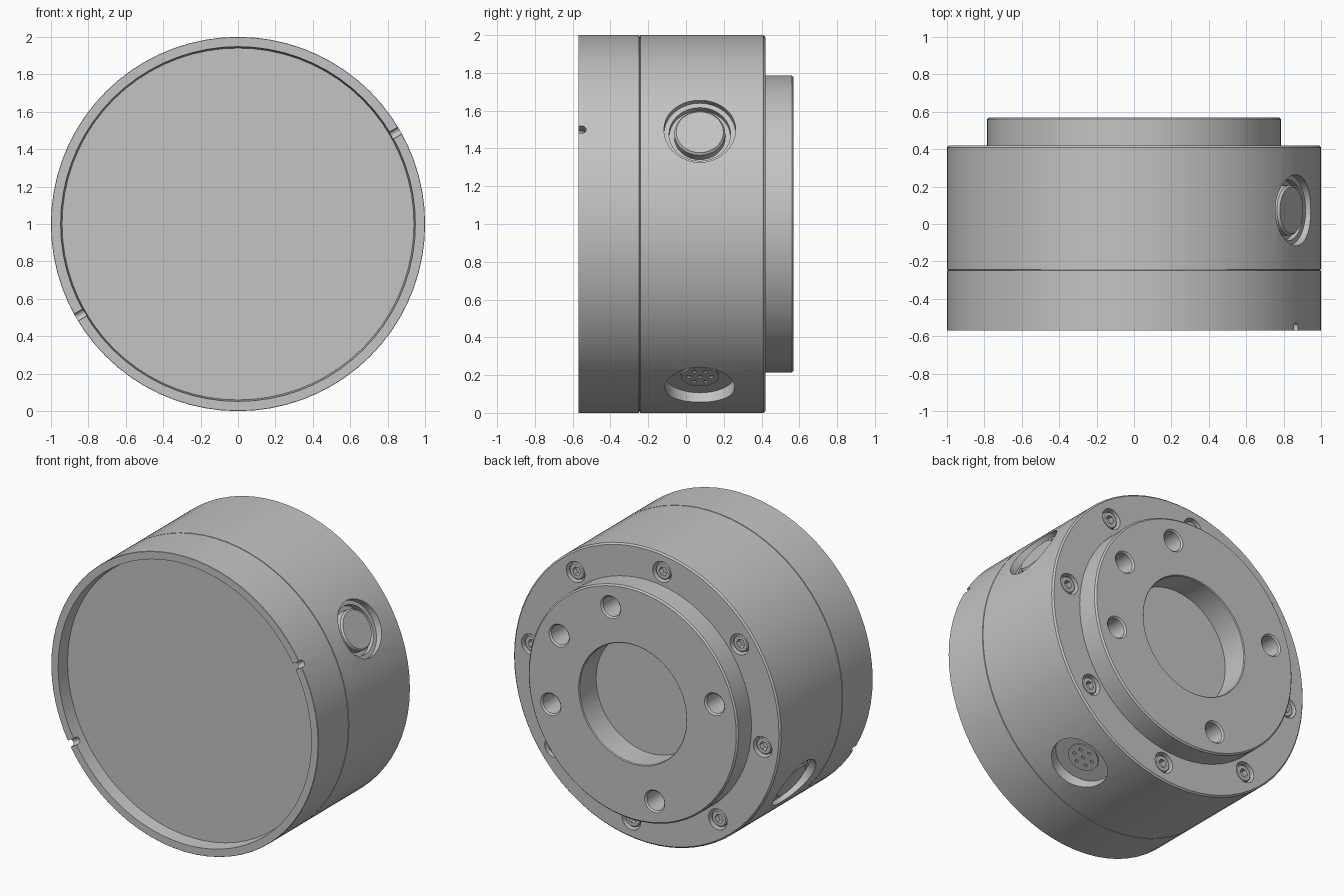
import bpy, bmesh, math
from mathutils import Matrix, Vector

if "Cube" in bpy.data.objects:
    bpy.data.objects.remove(bpy.data.objects["Cube"])

grey = bpy.data.materials.new("satin_grey")
grey.diffuse_color = (0.55, 0.55, 0.55, 1)
grey.use_nodes = True
grey.node_tree.nodes["Principled BSDF"].inputs["Base Color"].default_value = grey.diffuse_color
CENTRE = Vector((0, 0, 1))


def lathe(name, profile, segs, mat=None):
    """Revolve (radius, height) points about local z, then place with mat."""
    bm = bmesh.new()
    rings = []
    for r, h in profile:
        if r == 0:
            rings.append([bm.verts.new((0, 0, h))])
        else:
            rings.append([bm.verts.new((r * math.cos(math.tau * i / segs),
                                        r * math.sin(math.tau * i / segs), h))
                          for i in range(segs)])
    for a, b in zip(rings, rings[1:]):
        for i in range(segs):
            j = (i + 1) % segs
            if len(a) == 1:
                bm.faces.new((a[0], b[i], b[j]))
            elif len(b) == 1:
                bm.faces.new((a[i], a[j], b[0]))
            else:
                bm.faces.new((a[i], a[j], b[j], b[i]))
    bmesh.ops.recalc_face_normals(bm, faces=bm.faces)
    me = bpy.data.meshes.new(name)
    bm.to_mesh(me)
    bm.free()
    me.transform(mat or Matrix())
    me.materials.append(grey)
    ob = bpy.data.objects.new(name, me)
    bpy.context.collection.objects.link(ob)
    return ob


def rod(name, r, lo, hi, segs, mat=None):
    return lathe(name, [(0, lo), (r, lo), (r, hi), (0, hi)], segs, mat)


def axial(radius=0, deg=0):
    """Local z along +y, placed on a bolt circle of the round face."""
    a = math.radians(deg)
    pos = CENTRE + Vector((radius * math.cos(a), 0, radius * math.sin(a)))
    return Matrix.Translation(pos) @ Matrix.Rotation(-math.pi / 2, 4, 'X')


def radial(deg, y):
    """Local z pointing outwards from the main axis, local x along y."""
    a = math.radians(deg)
    z = Vector((math.cos(a), 0, math.sin(a)))
    x = Vector((0, 1, 0))
    m = Matrix((x, z.cross(x), z)).transposed().to_4x4()
    return Matrix.Translation(CENTRE + Vector((0, y, 0))) @ m


def carve(ob, cutters):
    for c in cutters:
        c.hide_render = True
        mod = ob.modifiers.new("cut", 'BOOLEAN')
        mod.operation, mod.solver, mod.object = 'DIFFERENCE', 'EXACT', c
    dg = bpy.context.evaluated_depsgraph_get()
    me = bpy.data.meshes.new_from_object(ob.evaluated_get(dg))
    ob.modifiers.clear()
    ob.data = me
    for c in cutters:
        bpy.data.objects.remove(c)


# Housing: recessed front, seam groove, stepped rear boss with central bore
housing = lathe("housing", [
    (0, -.48), (.94, -.48), (.948, -.57), (.998, -.57), (1, -.568),
    (1, -.248), (.993, -.247), (.993, -.243), (1, -.242),
    (1, .41), (.99, .42), (.785, .42), (.785, .56), (.775, .57),
    (.405, .57), (.4, .565), (.4, .39), (0, .39)], 72, axial())

PORT_Y = .073
cuts = []
# Two opposite stepped side ports and one connector port
for deg in (30, 210):
    cuts.append(lathe("port_cut", [(0, .915), (.163, .915), (.163, .95),
                                   (.19, .95), (.19, 1.1), (0, 1.1)], 36,
                      radial(deg, PORT_Y)))
    # Rounded notch in the front rim
    cuts.append(rod("notch_cut", .022, .9, 1.05, 16, radial(deg, -.55)))
    cuts.append(rod("notch_slot_cut", .0215 * math.sqrt(2), .9, 1.05, 4,
                    radial(deg, -.57) @ Matrix.Rotation(math.pi / 4, 4, 'Z')))
cuts.append(rod("connector_cut", .185, .925, 1.1, 36, radial(-60, PORT_Y)))
# Rear screw counterbores
screw_angles = [7.5 + 45 * i for i in range(8)]
for deg in screw_angles:
    cuts.append(rod("screw_cut", .07, .36, .5, 24, axial(.875, deg)))
# Chamfered mounting holes and dowel hole in the boss
for deg in (75, 165, 255, 345, 30):
    cuts.append(lathe("mount_cut", [(0, .38), (.066, .38), (.066, .56),
                                    (.076, .57), (.076, .65), (0, .65)], 24,
                      axial(.635, deg)))
carve(housing, cuts)

smooth = [housing]
# Port plugs
for side, deg in (("right", 30), ("left", 210)):
    smooth.append(lathe("port_plug_" + side, [
        (0, .9), (.135, .9), (.135, .96), (.125, .972), (0, .972)], 32,
        radial(deg, PORT_Y)))

# Connector face with a centre socket and six around it
connector = rod("connector", .1, .91, .934, 32, radial(-60, PORT_Y))
holes = [(0, 0)] + [(.06 * math.cos(math.tau * i / 6), .06 * math.sin(math.tau * i / 6))
                    for i in range(6)]
carve(connector, [rod("pin_cut", .012, .922, .96, 12,
                      radial(-60, PORT_Y) @ Matrix.Translation((x, y, 0)))
                  for x, y in holes])
smooth.append(connector)

# Socket head screws sharing one mesh
screw = lathe("screw_1", [(0, .35), (.056, .35), (.056, .402),
                          (.05, .408), (0, .408)], 24)
carve(screw, [rod("hex_cut", .031, .372, .45, 6)])
screw.matrix_world = axial(.875, screw_angles[0])
smooth.append(screw)
for i, deg in enumerate(screw_angles[1:], 2):
    ob = bpy.data.objects.new("screw_%d" % i, screw.data)
    bpy.context.collection.objects.link(ob)
    ob.matrix_world = axial(.875, deg)

# Smooth round walls, keep machined edges sharp
bpy.ops.object.select_all(action='DESELECT')
for ob in smooth:
    ob.select_set(True)
bpy.context.view_layer.objects.active = housing
bpy.ops.object.shade_smooth_by_angle(angle=math.radians(30))
